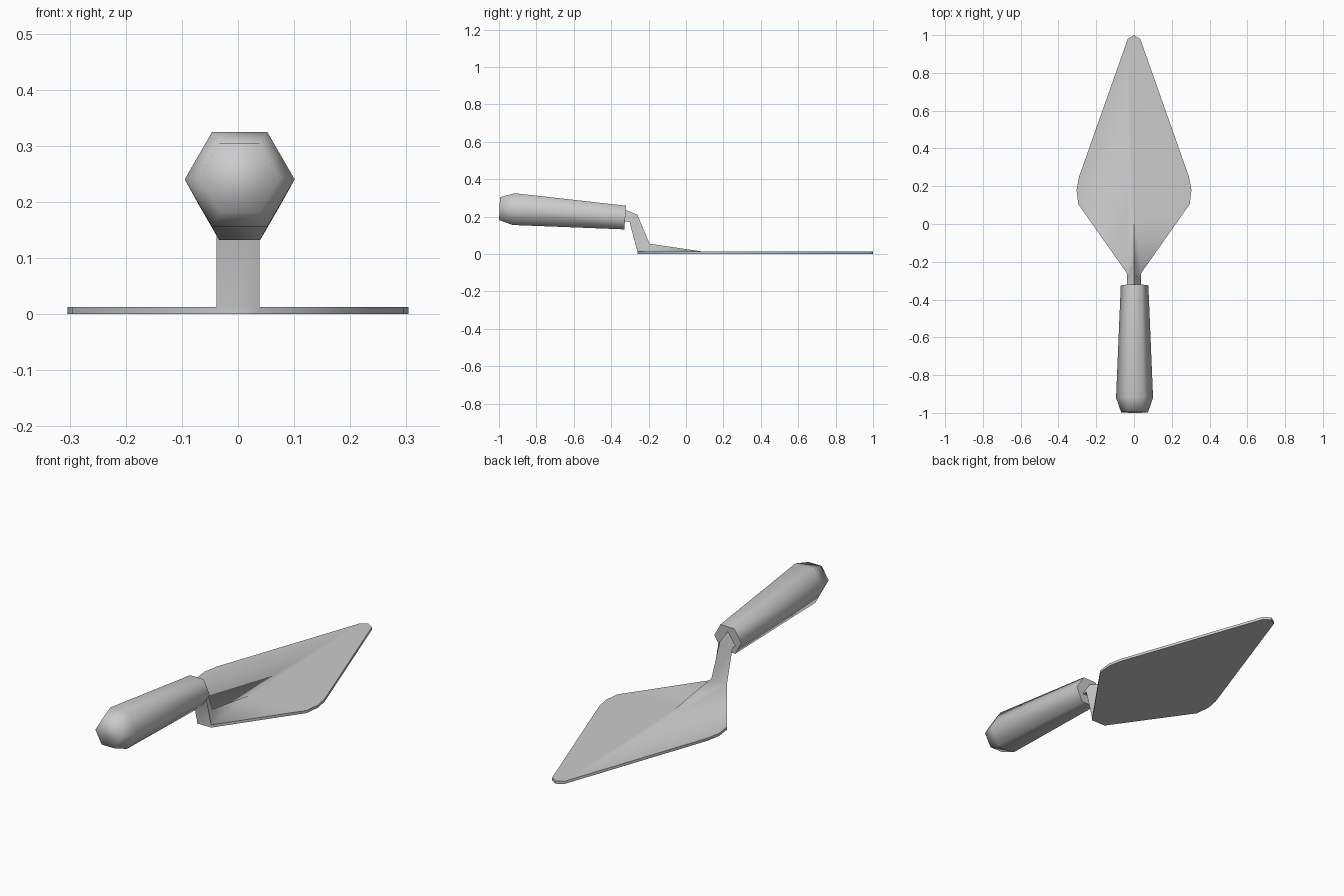
import bpy, bmesh, math

cube = bpy.data.objects.get("Cube")
if cube:
    bpy.data.objects.remove(cube)

grey = bpy.data.materials.new("plain grey")
grey.use_nodes = True
COLOUR = (0.6, 0.6, 0.6, 1)
grey.diffuse_color = COLOUR
grey.node_tree.nodes["Principled BSDF"].inputs["Base Color"].default_value = COLOUR


def finish(bm, name, angle):
    """Turn a bmesh into a grey object with smooth shading."""
    bmesh.ops.recalc_face_normals(bm, faces=bm.faces[:])
    mesh = bpy.data.meshes.new(name)
    bm.to_mesh(mesh)
    bm.free()
    mesh.materials.append(grey)
    obj = bpy.data.objects.new(name, mesh)
    bpy.context.collection.objects.link(obj)
    bpy.ops.object.select_all(action="DESELECT")
    obj.select_set(True)
    bpy.context.view_layer.objects.active = obj
    bpy.ops.object.shade_smooth_by_angle(angle=math.radians(angle))


def bridge(bm, a, b):
    for i in range(len(a)):
        j = (i + 1) % len(a)
        bm.faces.new((a[i], a[j], b[j], b[i]))


# Blade outline, right half from the neck to the point, then mirrored
THICK = 0.013
half = [(0.038, -0.26), (0.295, 0.105), (0.304, 0.18), (0.291, 0.25), (0.033, 0.98)]
outline = half + [(0, 1)] + [(-x, y) for x, y in reversed(half)]

bm = bmesh.new()
low = [bm.verts.new((x, y, 0)) for x, y in outline]
top = [bm.verts.new((x, y, THICK)) for x, y in outline]
bm.faces.new(low)
bridge(bm, low, top)

# Blade top in two halves, meeting at the tip of the ridge
mid = len(half)
spur = bm.verts.new((0, 0.09, THICK))
bm.faces.new(top[:mid + 1] + [spur])
bm.faces.new(top[mid:] + [spur])

# Three-sided neck: two back corners and a ridge, rising into the handle
right, left = top[0], top[-1]
ridge = bm.verts.new((0, -0.195, 0.055))
bm.faces.new((right, spur, ridge))
bm.faces.new((left, ridge, spur))
ring = [right, ridge, left]
for side_y, side_z, ridge_y, ridge_z in [(-0.302, 0.172, -0.26, 0.21),
                                         (-0.34, 0.174, -0.34, 0.242)]:
    new = [bm.verts.new(p) for p in ((0.038, side_y, side_z), (0, ridge_y, ridge_z),
                                     (-0.038, side_y, side_z))]
    bridge(bm, ring, new)
    ring = new
bm.faces.new(ring)
finish(bm, "blade_and_neck", 60)

# Six-sided tapered handle: y, centre height, radius, lean of each ring
bm = bmesh.new()
rings = []
for y, z, radius, lean in [(-0.325, 0.195, 0.073, 0.08), (-0.92, 0.24, 0.098, 0.08),
                           (-0.997, 0.243, 0.071, 0.04)]:
    ring = []
    for i in range(6):
        a = math.radians(60 * i)
        up = radius * math.sin(a)
        ring.append(bm.verts.new((0.003 + radius * math.cos(a), y + lean * up, z + up)))
    rings.append(ring)
for a, b in zip(rings, rings[1:]):
    bridge(bm, a, b)
bm.faces.new(rings[0])
bm.faces.new(rings[-1])
finish(bm, "handle", 78)
